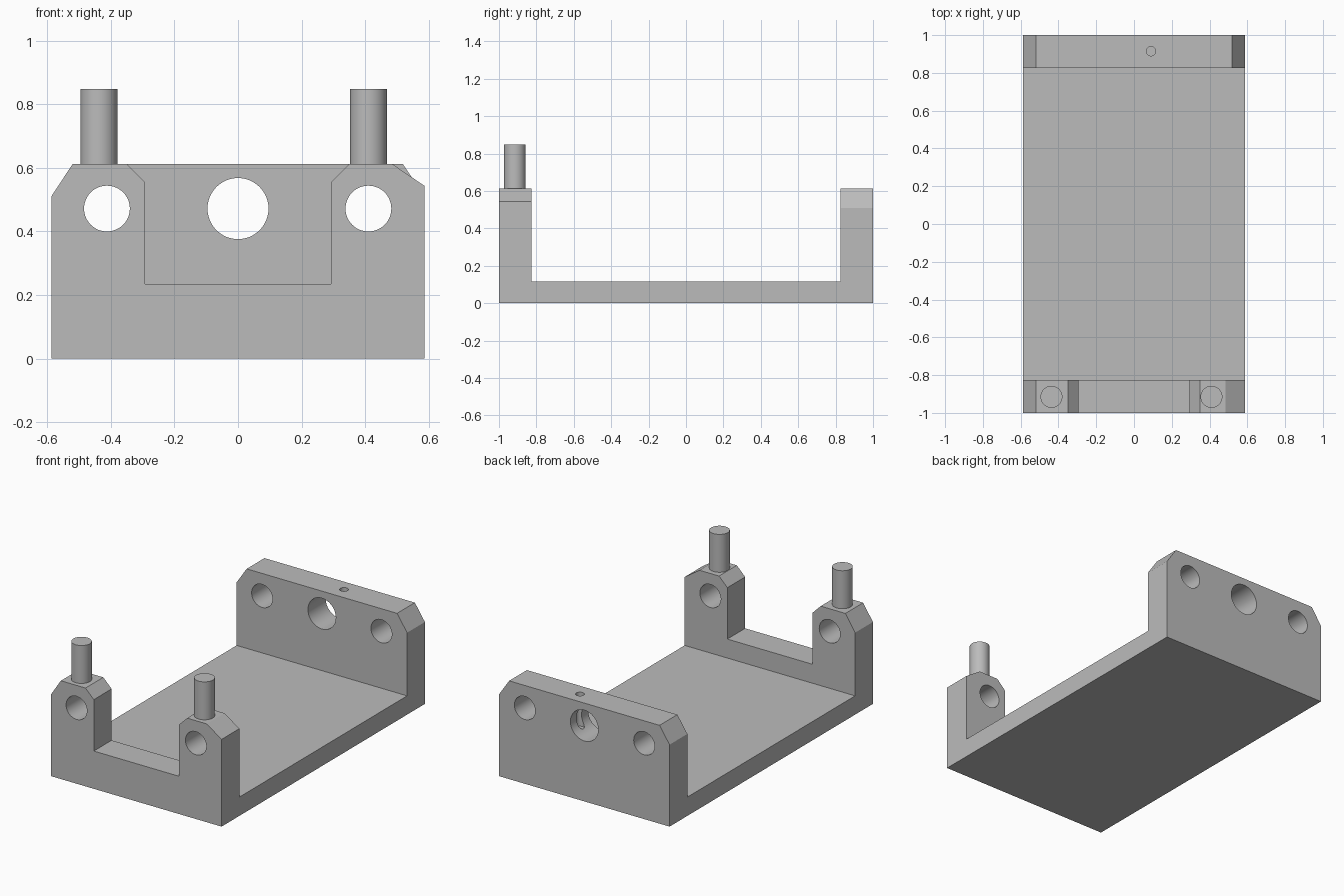
import bpy, bmesh, math
from mathutils import Vector

if "Cube" in bpy.data.objects:
    bpy.data.objects.remove(bpy.data.objects["Cube"])

W, TOP, HOLE_Z = 0.587, 0.612, 0.472

grey = bpy.data.materials.new("plain grey")
grey.diffuse_color = (0.5, 0.5, 0.5, 1)
grey.use_nodes = True
grey.node_tree.nodes["Principled BSDF"].inputs["Base Color"].default_value = grey.diffuse_color


def prism(name, points, along):
    """Extrude a closed 3D outline along a vector."""
    bm = bmesh.new()
    face = bm.faces.new([bm.verts.new(p) for p in points])
    ext = bmesh.ops.extrude_face_region(bm, geom=[face])
    moved = [v for v in ext["geom"] if isinstance(v, bmesh.types.BMVert)]
    bmesh.ops.translate(bm, verts=moved, vec=Vector(along))
    bmesh.ops.recalc_face_normals(bm, faces=bm.faces)
    mesh = bpy.data.meshes.new(name)
    bm.to_mesh(mesh)
    bm.free()
    mesh.materials.append(grey)
    obj = bpy.data.objects.new(name, mesh)
    bpy.context.collection.objects.link(obj)
    return obj


def circle(r, n, place):
    return [place(r * math.cos(2 * math.pi * i / n), r * math.sin(2 * math.pi * i / n))
            for i in range(n)]


def smooth(obj):
    bpy.ops.object.select_all(action='DESELECT')
    obj.select_set(True)
    bpy.context.view_layer.objects.active = obj
    bpy.ops.object.shade_smooth_by_angle(angle=math.radians(30))


def cut(target, cutter):
    mod = target.modifiers.new("cut", 'BOOLEAN')
    mod.operation, mod.solver, mod.object = 'DIFFERENCE', 'EXACT', cutter
    bpy.context.view_layer.objects.active = target
    bpy.ops.object.modifier_apply(modifier=mod.name)
    bpy.data.objects.remove(cutter)


def cut_along_y(outline, y0, y1):
    cut(bracket, prism("cutter", [(x, y0, z) for x, z in outline], (0, y1 - y0, 0)))


# Floor with an upright plate at each end
side = [(-1, 0), (1, 0), (1, TOP), (0.825, TOP), (0.825, 0.117),
        (-0.825, 0.117), (-0.825, TOP), (-1, TOP)]
bracket = prism("bracket", [(-W, y, z) for y, z in side], (2 * W, 0, 0))

FRONT, BACK = (-1.1, -0.7), (0.7, 1.1)


# Sloped outer corners: the front right one is shallower
def corner(sign, x_top, z_side, span):
    dx, dz = W - x_top, TOP - z_side
    a = (sign * (W + dx), z_side - dz)
    b = (sign * (x_top - dx), TOP + dz)
    cut_along_y([a, b, (sign * (W + dx), TOP + dz)], *span)


corner(-1, 0.52, 0.51, FRONT)
corner(1, 0.485, 0.543, FRONT)
for s in (-1, 1):
    corner(s, 0.518, 0.51, BACK)

# Notch in the front plate with flared upper edges
cut_along_y([(-0.293, 0.235), (0.293, 0.235), (0.293, 0.555), (0.438, 0.7),
             (-0.438, 0.7), (-0.293, 0.555)], *FRONT)

# Bores through the plates
for x, r, spans in ((-0.412, 0.072, (FRONT, BACK)), (0.41, 0.072, (FRONT, BACK)),
                    (0, 0.096, (BACK,))):
    for span in spans:
        cut_along_y(circle(r, 48, lambda u, v: (x + u, HOLE_Z + v)), *span)

# Small set-screw hole down into the central bore
cut(bracket, prism("cutter", circle(0.025, 24, lambda u, v: (0.09 + u, 0.915 + v, 0.4)),
                   (0, 0, 0.4)))
smooth(bracket)

# Upright pins on the front posts
for name, x in (("left_pin", -0.437), ("right_pin", 0.41)):
    pin = prism(name, circle(0.058, 48, lambda u, v: (x + u, -0.915 + v, TOP)),
                (0, 0, 0.848 - TOP))
    smooth(pin)
